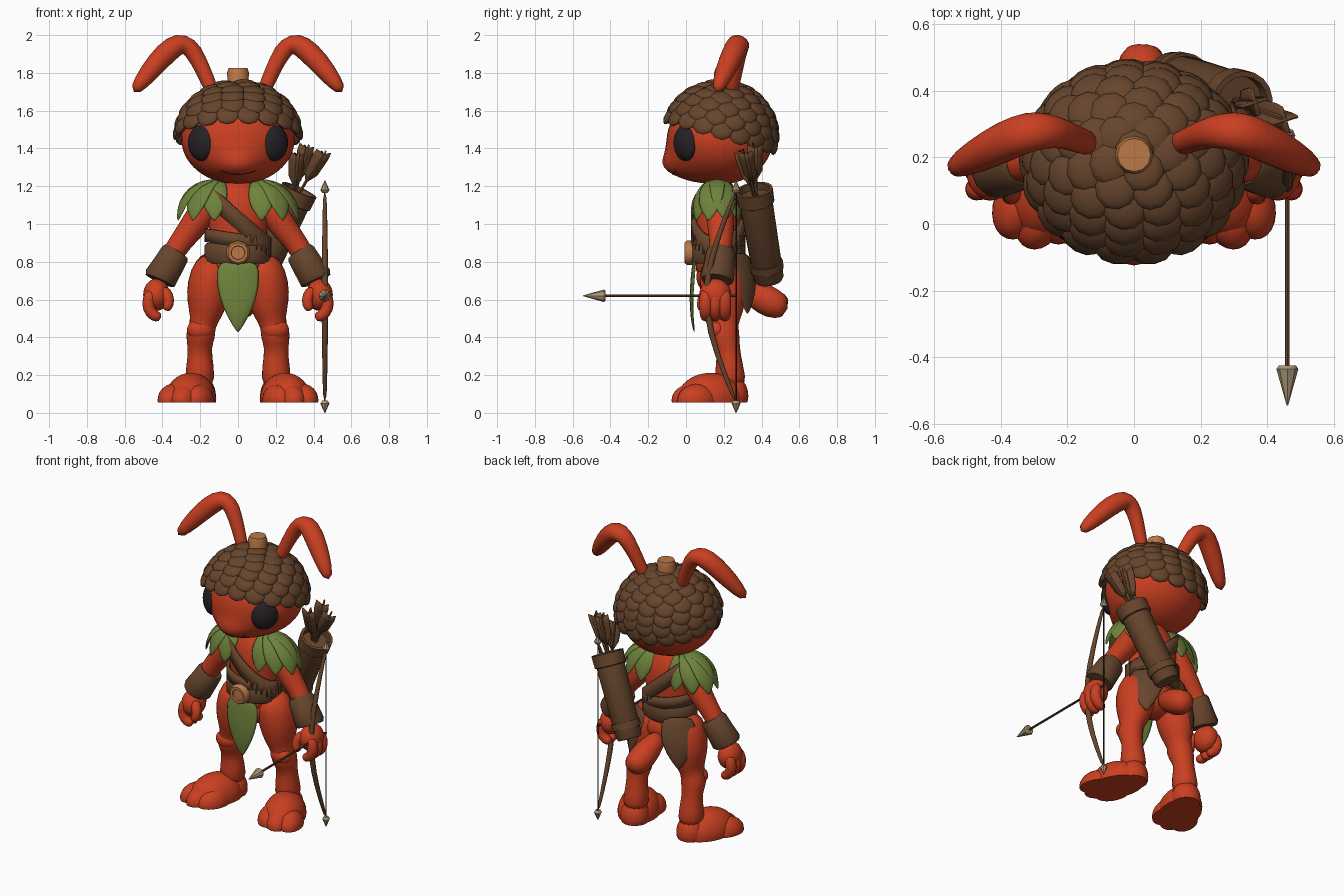
import bpy, bmesh, math
from math import sin, cos, pi, radians
from mathutils import Vector, Matrix, Euler

if "Cube" in bpy.data.objects:
    bpy.data.objects.remove(bpy.data.objects["Cube"])


def material(name, rgb):
    m = bpy.data.materials.new(name)
    m.use_nodes = True
    m.diffuse_color = (*rgb, 1)
    m.node_tree.nodes["Principled BSDF"].inputs["Base Color"].default_value = (*rgb, 1)
    return m


RED = material("ant_red", (0.59, 0.05, 0.015))
BROWN = material("leather_brown", (0.135, 0.06, 0.026))
GREEN = material("leaf_green", (0.16, 0.23, 0.045))
TAN = material("wood_tan", (0.5, 0.19, 0.065))
DARK = material("eye_dark", (0.02, 0.015, 0.018))
BONE = material("tip_beige", (0.4, 0.31, 0.18))


def emit(name, bm, mat, pair=False, sub=0, thick=0.0):
    """Turn a bmesh into one object, or a mirrored left and right pair."""
    bmesh.ops.recalc_face_normals(bm, faces=bm.faces)
    for prefix, side in ((("left_", 1), ("right_", -1)) if pair else (("", 1),)):
        copy = bm.copy()
        if side < 0:
            bmesh.ops.scale(copy, vec=(-1, 1, 1), verts=copy.verts)
            bmesh.ops.reverse_faces(copy, faces=copy.faces)
        mesh = bpy.data.meshes.new(prefix + name)
        copy.to_mesh(mesh)
        copy.free()
        mesh.materials.append(mat)
        mesh.shade_smooth()
        if not sub:
            mesh.set_sharp_from_angle(angle=radians(40))
        ob = bpy.data.objects.new(prefix + name, mesh)
        bpy.context.collection.objects.link(ob)
        if thick:
            mod = ob.modifiers.new("thickness", "SOLIDIFY")
            mod.thickness, mod.offset = thick, 0
        if sub:
            ob.modifiers.new("smooth", "SUBSURF").levels = sub
            ob.modifiers["smooth"].render_levels = sub
    bm.free()


def add_ball(bm, c, r, rot, u=24, v=16):
    bmesh.ops.create_uvsphere(bm, u_segments=u, v_segments=v, radius=1,
                              matrix=Matrix.LocRotScale(Vector(c), rot, Vector(r)))


def ball(name, c, r, mat, turn=0, pair=False, floor=None):
    bm = bmesh.new()
    add_ball(bm, c, r, Euler((0, 0, radians(turn))))
    if floor is not None:
        for v in bm.verts:
            v.co.z = max(v.co.z, floor)
    emit(name, bm, mat, pair)


def tube(name, pts, radii, mat, n=12, pair=False, sub=1, axis=None):
    """Loft rings along a path; a radius may be (depth, width)."""
    bm, rings = bmesh.new(), []
    pts = [Vector(p) for p in pts]
    for i, (p, r) in enumerate(zip(pts, radii)):
        ra, rb = r if isinstance(r, tuple) else (r, r)
        t = axis or pts[min(i + 1, len(pts) - 1)] - pts[max(i - 1, 0)]
        t = t.normalized()
        ref = Vector((0, 0, 1)) if abs(t.y) > 0.9 else Vector((0, 1, 0))
        u = (ref - t * ref.dot(t)).normalized()
        w = t.cross(u)
        rings.append([bm.verts.new(p + u * ra * cos(2 * pi * k / n) + w * rb * sin(2 * pi * k / n))
                      for k in range(n)])
    for a, b in zip(rings, rings[1:]):
        for k in range(n):
            bm.faces.new((a[k], a[(k + 1) % n], b[(k + 1) % n], b[k]))
    bm.faces.new(rings[0])
    bm.faces.new(rings[-1])
    emit(name, bm, mat, pair, sub)


def sheet(name, rows, mat, thick=0.012, pair=False, sub=1):
    bm = bmesh.new()
    grid = [[bm.verts.new(p) for p in row] for row in rows]
    for a, b in zip(grid, grid[1:]):
        for k in range(len(a) - 1):
            bm.faces.new((a[k], a[k + 1], b[k + 1], b[k]))
    emit(name, bm, mat, pair, sub, thick)


def leaf(name, path, widths, across, bulge, mat, **kw):
    across, bulge = Vector(across).normalized(), Vector(bulge)
    sheet(name, [[Vector(p) - across * w, Vector(p) + bulge * w, Vector(p) + across * w]
                 for p, w in zip(path, widths)], mat, **kw)


# Head with a soft snout, eyes and smile
skull, span = Vector((0, 0.18, 1.45)), Vector((0.3, 0.28, 0.24))


def snout(x, z):
    return 0.08 * math.exp(-(x / 0.14) ** 2 - ((z - 1.285) / 0.09) ** 2)


bm = bmesh.new()
add_ball(bm, skull, span, Euler(), 40, 28)
for v in bm.verts:
    if v.co.y < skull.y:
        v.co.y -= snout(v.co.x, v.co.z) * min(1, (skull.y - v.co.y) / 0.1)
emit("head", bm, RED)
ball("eye", (0.19, 0.0, 1.43), (0.086, 0.052, 0.096), DARK, turn=37, pair=True)
smile = []
for k in range(-4, 5):
    x, z = k * 0.023, 1.262 + 0.0013 * k * k
    depth = math.sqrt(1 - (x / span.x) ** 2 - ((z - skull.z) / span.z) ** 2)
    smile.append((x, skull.y - span.y * depth - snout(x, z), z))
tube("smile", smile, [0.003] * 9, DARK, n=6, sub=0)

# Bent antennae
tube("antenna", [(0.12, 0.235, 1.66), (0.16, 0.25, 1.76), (0.21, 0.27, 1.87), (0.255, 0.28, 1.942),
                 (0.31, 0.28, 1.96), (0.385, 0.25, 1.905), (0.47, 0.205, 1.805), (0.555, 0.16, 1.695)],
     [0.036, 0.04, 0.045, 0.054, 0.064, 0.064, 0.055, 0.032], RED, pair=True)

# Nutshell cap covered in rows of overlapping scales
centre, size = Vector((0, 0.18, 1.47)), Vector((0.316, 0.288, 0.272))
tilt = Matrix.Rotation(radians(-16.7), 3, "X")
bm = bmesh.new()
add_ball(bm, centre, size, Euler())
bmesh.ops.bisect_plane(bm, geom=bm.verts[:] + bm.edges[:] + bm.faces[:], clear_inner=True,
                       plane_co=(0, 0.18, 1.5), plane_no=(0, 0.29, 0.96))
emit("cap_dome", bm, BROWN)
bm = bmesh.new()
for ring in range(7):
    polar = radians(9 + ring * 12.2)
    count = max(4, round(18 * sin(polar)))
    for k in range(count):
        a = 2 * pi * (k + ring % 2 / 2) / count
        d = tilt @ Vector((sin(polar) * cos(a), sin(polar) * sin(a), cos(polar)))
        normal = Vector((d.x / size.x, d.y / size.y, d.z / size.z))
        rot = normal.to_track_quat("Z", "Y") @ Euler((radians(-11), 0, 0)).to_quaternion()
        add_ball(bm, centre + d * size, (0.066, 0.064, 0.025), rot, 10, 8)
emit("cap_scales", bm, BROWN)
tube("cap_stem", [(0, 0.2, 1.7), (0, 0.207, 1.8), (0, 0.207, 1.825)], [0.052, 0.058, 0.05], TAN, sub=0)

# Torso, pelvis and tail
tube("torso", [(0, 0.17, z) for z in (0.7, 0.8, 0.92, 1.01, 1.1, 1.18, 1.22, 1.28)],
     [(0.12, 0.14), (0.125, 0.155), (0.12, 0.155), (0.127, 0.16), (0.125, 0.165),
      (0.1, 0.13), (0.065, 0.065), (0.06, 0.06)], RED, n=16)
ball("pelvis", (0, 0.18, 0.72), (0.16, 0.125, 0.11), RED)
tube("tail", [(0, 0.26, 0.69), (0.01, 0.37, 0.63), (0.025, 0.46, 0.575), (0.03, 0.54, 0.55)],
     [0.05, 0.08, 0.088, 0.058], RED)

# Legs and broad three-toed feet
tube("leg", [(0.1, 0.18, 0.82), (0.145, 0.19, 0.73), (0.16, 0.2, 0.62), (0.17, 0.2, 0.53),
             (0.187, 0.2, 0.465), (0.2, 0.2, 0.41), (0.203, 0.225, 0.345), (0.2, 0.228, 0.25), (0.205, 0.24, 0.12)],
     [0.1, (0.125, 0.118), (0.127, 0.12), (0.105, 0.093), (0.075, 0.066), (0.088, 0.085),
      (0.06, 0.06), (0.074, 0.075), (0.095, 0.088)], RED, n=14, pair=True)
ball("kneecap", (0.2, 0.165, 0.44), (0.07, 0.05, 0.055), RED, pair=True)
ball("foot", (0.25, 0.13, 0.075), (0.128, 0.18, 0.137), RED, turn=20, pair=True, floor=0.055)
ball("heel", (0.205, 0.24, 0.09), (0.088, 0.09, 0.11), RED, pair=True, floor=0.055)
for word, x, y in (("inner", 0.208, 0.045), ("middle", 0.28, 0.03), ("outer", 0.345, 0.06)):
    ball(word + "_toe", (x, y, 0.065), (0.076, 0.11, 0.088), RED, turn=20, pair=True, floor=0.055)

# Arms, bracers and hands
tube("arm", [(0.12, 0.18, 1.16), (0.19, 0.18, 1.06), (0.25, 0.185, 0.97), (0.3, 0.185, 0.91),
             (0.36, 0.18, 0.82), (0.42, 0.17, 0.68)], [0.07, 0.08, 0.073, 0.062, 0.06, 0.055], RED, pair=True)
tube("bracer", [(0.325, 0.185, 0.855), (0.335, 0.183, 0.84), (0.37, 0.175, 0.78), (0.41, 0.165, 0.715), (0.417, 0.163, 0.7)],
     [0.07, 0.08, 0.084, 0.09, 0.08], BROWN, n=14, pair=True, sub=0)
ball("palm", (0.432, 0.155, 0.625), (0.07, 0.085, 0.085), RED, pair=True)
for word, y in (("first", 0.105), ("second", 0.155), ("third", 0.205)):
    tube(word + "_finger", [(0.45, y, 0.65), (0.475, y, 0.6), (0.475, y, 0.55), (0.445, y, 0.51), (0.405, y, 0.505)],
         [0.035, 0.038, 0.038, 0.035, 0.026], RED, n=8, pair=True)
tube("thumb", [(0.4, 0.12, 0.66), (0.368, 0.095, 0.62), (0.363, 0.085, 0.575), (0.385, 0.08, 0.54)],
     [0.032, 0.034, 0.032, 0.023], RED, n=8, pair=True)

# Leaf mantle over each shoulder
for k, deg in enumerate((-90, -56, -20, 20, 56, 90)):
    a = radians(deg)
    out = Vector((cos(a), 0.64 * sin(a), 0))
    base = Vector((0.125, 0.165, 0))
    path = [base + out * reach + Vector((0, 0, z))
            for reach, z in ((0.0, 1.23), (0.09, 1.21), (0.155, 1.145), (0.185, 1.085), (0.205, 1.015))]
    leaf("mantle_leaf_%d" % (k + 1), path, [0.05, 0.068, 0.075, 0.06, 0.004],
         (-sin(a), cos(a), 0), out * 0.25 + Vector((0, 0, 0.15)), GREEN, pair=True)

# Belt, buckle, waist wrap and chest strap
tube("belt", [(0, 0.17, z) for z in (0.79, 0.805, 0.885, 0.9)],
     [(0.135, 0.165), (0.145, 0.177), (0.145, 0.177), (0.135, 0.165)], BROWN, n=28, sub=0)
tube("buckle", [(0, y, 0.848) for y in (0.05, 0.005, -0.008, -0.008, 0.004)],
     [0.064, 0.064, 0.054, 0.038, 0.036], TAN, n=10, sub=0, axis=Vector((0, -1, 0)))
for word, mid, slope, half in (("chest_strap", 1.02, 0.88, 0.055), ("waist_wrap", 0.915, 0.15, 0.035)):
    band = []
    for k in range(33):
        a = 2 * pi * k / 32
        x, y = 0.168 * cos(a), 0.17 + 0.135 * sin(a)
        band.append([(x, y, mid - slope * x + h) for h in (-half, half)])
    sheet(word, band, BROWN, thick=0.018, sub=0)

# Leaf loincloth and rear flaps
leaf("loincloth", [(0, 0.055, 0.81), (0, 0.045, 0.7), (0, 0.037, 0.6), (0, 0.037, 0.51), (0, 0.045, 0.425)],
     [0.115, 0.122, 0.1, 0.06, 0.004], (1, 0, 0), (0, -0.2, 0), GREEN)
leaf("rear_flap", [(0.125, 0.27, 0.85), (0.155, 0.3, 0.74), (0.175, 0.32, 0.63), (0.175, 0.325, 0.52)],
     [0.1, 0.12, 0.085, 0.004], (0.75, -0.6, 0), (0.2, 0.25, 0), BROWN, pair=True)

# Quiver with feathered arrows
top, bottom = Vector((0.325, 0.36, 1.18)), Vector((0.105, 0.44, 0.7))
steps = (1, 0.97, 0.15, 0.14, 0, 0, 0.07)
tube("quiver", [top.lerp(bottom, f) for f in steps], [0.07, 0.08, 0.088, 0.098, 0.1, 0.083, 0.08],
     BROWN, n=18, sub=0, axis=top - bottom)
tube("quiver_base_band", [top.lerp(bottom, f) for f in (0.88, 0.8)], [0.088, 0.09],
     BROWN, n=18, sub=0, axis=top - bottom)
for k, tip in enumerate(((0.31, 0.3, 1.36), (0.36, 0.365, 1.4), (0.445, 0.315, 1.37))):
    tip = Vector(tip)
    foot = top.lerp(bottom, 0.15).lerp(tip, 0.12)
    tube("quiver_arrow_%d" % (k + 1), [foot, tip], [0.009, 0.009], BROWN, n=6, sub=0)
    along = (tip - foot).normalized()
    path = [tip - along * s for s in (0.17, 0.12, 0.02, -0.02)]
    for word, across in (("wide", (1, 0.3, -0.3)), ("deep", (-0.3, 1, 0))):
        leaf("%s_feather_%d" % (word, k + 1), path, [0.004, 0.036, 0.044, 0.04],
             across, (0, 0, -0.5), BROWN, thick=0.009, sub=0)

# Bow with string and end tips
bow_x, mid = 0.46, 0.615
limb = ((0.56, 0.265), (0.4, 0.2), (0.2, 0.13), (0.0, 0.1))
shape = [(bow_x, y, mid + h) for h, y in limb] + [(bow_x, y, mid - h) for h, y in limb[-2::-1]]
tube("bow", shape, [0.011, 0.014, 0.018, 0.02, 0.018, 0.014, 0.011], BROWN, n=8)
tube("bow_string", [(bow_x, 0.265, mid - 0.56), (bow_x, 0.265, mid + 0.56)], [0.004, 0.004], DARK, n=6, sub=0)
for word, s in (("upper", 1), ("lower", -1)):
    tube(word + "_bow_tip", [(bow_x, 0.265, mid + s * h) for h in (0.55, 0.565, 0.615)],
         [0.014, 0.024, 0.002], BONE, n=8, sub=0)

# Nocked arrow
tube("arrow_shaft", [(bow_x, 0.265, 0.62), (bow_x, -0.44, 0.62)], [0.007, 0.007], BROWN, n=8, sub=0)
tube("arrow_head", [(bow_x, y, 0.62) for y in (-0.425, -0.435, -0.545)], [0.026, 0.033, 0.002], BONE, n=8, sub=0)
